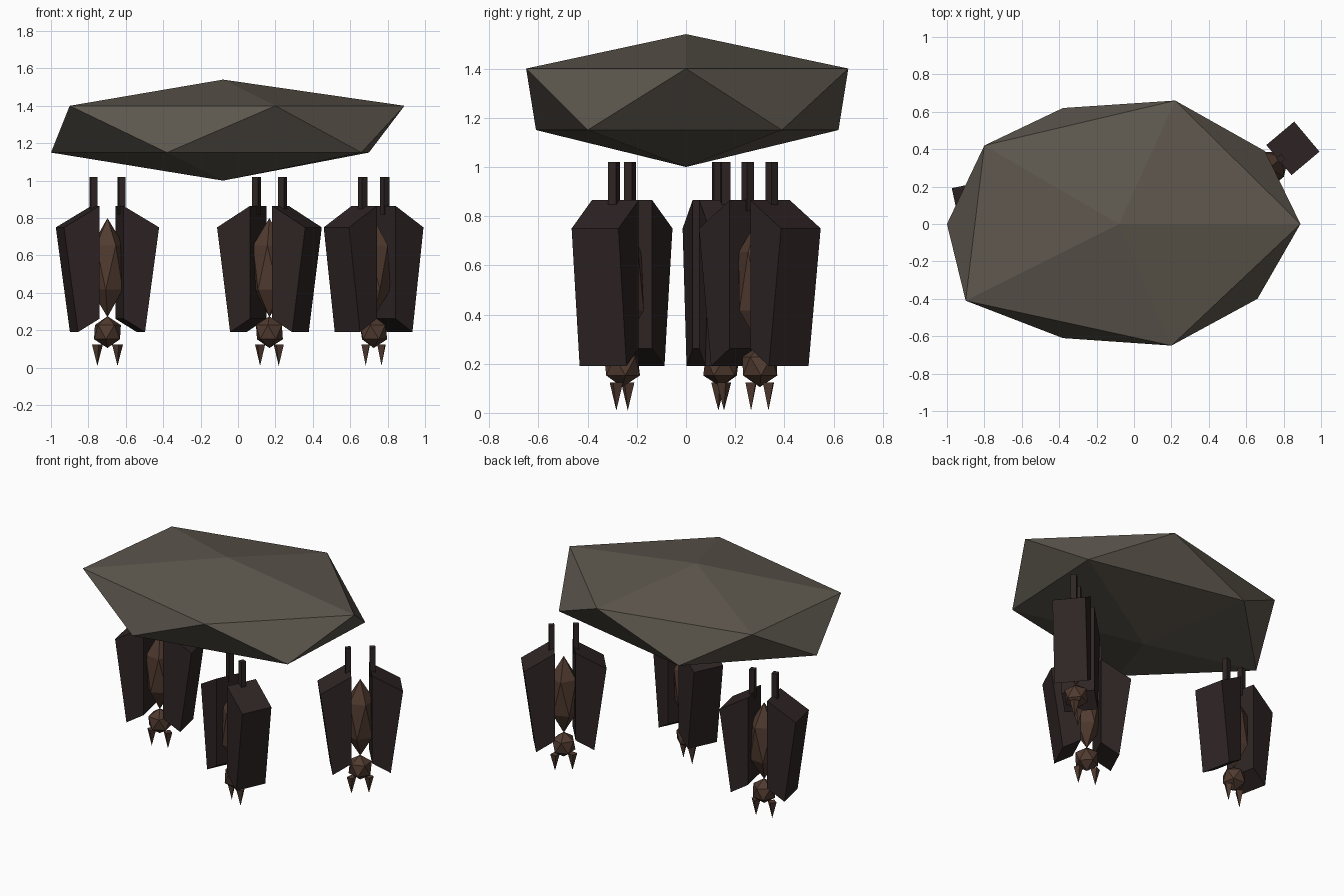
import bpy, bmesh, math
from mathutils import Matrix, Vector

cube = bpy.data.objects.get("Cube")
if cube:
    bpy.data.objects.remove(cube, do_unlink=True)


def material(name, rgb):
    mat = bpy.data.materials.new(name)
    mat.use_nodes = True
    mat.diffuse_color = (*rgb, 1)
    mat.node_tree.nodes["Principled BSDF"].inputs["Base Color"].default_value = (*rgb, 1)
    return mat


STONE = material("grey brown stone", (0.11, 0.095, 0.075))
WING = material("dark wing skin", (0.028, 0.018, 0.018))
FUR = material("brown fur", (0.08, 0.043, 0.029))


def finish(name, bm, mat, place=None):
    """Turn a bmesh into a flat shaded object, optionally moved into place."""
    if place:
        bm.transform(place)
    bmesh.ops.recalc_face_normals(bm, faces=bm.faces)
    mesh = bpy.data.meshes.new(name)
    bm.to_mesh(mesh)
    bm.free()
    mesh.materials.append(mat)
    obj = bpy.data.objects.new(name, mesh)
    bpy.context.collection.objects.link(obj)
    return obj


def ico(name, centre, size, mat, place):
    bm = bmesh.new()
    bmesh.ops.create_icosphere(bm, subdivisions=1, radius=1)
    bm.transform(Matrix.Translation(centre) @ Matrix.Diagonal((*size, 1)))
    finish(name, bm, mat, place)


def wing(name, side, place):
    """Folded wing: a four point outline extruded front to back."""
    outline = [(0.065, 0.865), (0.26, 0.75), (0.183, 0.19), (0.065, 0.262)]
    depth = 0.105
    bm = bmesh.new()
    face = bm.faces.new([bm.verts.new((side * x, -depth, z)) for x, z in outline])
    ext = bmesh.ops.extrude_face_region(bm, geom=[face], use_keep_orig=True)
    moved = [v for v in ext["geom"] if isinstance(v, bmesh.types.BMVert)]
    bmesh.ops.translate(bm, verts=moved, vec=(0, 2 * depth, 0))
    finish(name, bm, WING, place)


def foot(name, side, place):
    bm = bmesh.new()
    bmesh.ops.create_cube(bm, size=1)
    bm.transform(Matrix.Translation((side * 0.077, 0, 0.92)) @ Matrix.Diagonal((0.036, 0.036, 0.2, 1)))
    finish(name, bm, WING, place)


def ear(name, side, place):
    bm = bmesh.new()
    bmesh.ops.create_cone(bm, cap_ends=True, segments=4, radius1=0, radius2=0.03, depth=0.115)
    bm.transform(Matrix.Translation((side * 0.055, 0, 0.067)))
    finish(name, bm, FUR, place)


def bat(label, x, y, turn):
    """One bat hanging upside down."""
    place = Matrix.Translation((x, y, 0)) @ Matrix.Rotation(math.radians(turn), 4, "Z")
    ico(label + "_body", (0, 0, 0.535), (0.1, 0.1, 0.265), FUR, place)
    ico(label + "_head", (0, 0, 0.19), (0.082, 0.082, 0.085), FUR, place)
    for word, side in (("left", 1), ("right", -1)):
        wing(f"{label}_{word}_wing", side, place)
        foot(f"{label}_{word}_foot", side, place)
        ear(f"{label}_{word}_ear", side, place)


# Rock slab: two staggered five point rings between a top and a bottom point
upper = [(0.89, 0), (0.22, 0.66), (-0.8, 0.42), (-0.9, -0.41), (0.2, -0.65)]
lower = [(0.7, 0.39), (-0.38, 0.62), (-1, 0), (-0.38, -0.61), (0.66, -0.4)]
rock = bmesh.new()
top = rock.verts.new((-0.08, 0, 1.54))
bottom = rock.verts.new((-0.08, 0, 1.0))
high = [rock.verts.new((x, y, 1.4)) for x, y in upper]
low = [rock.verts.new((x, y, 1.15)) for x, y in lower]
for i in range(5):
    j = (i + 1) % 5
    rock.faces.new((top, high[i], high[j]))
    rock.faces.new((high[i], low[i], high[j]))
    rock.faces.new((low[i], low[j], high[j]))
    rock.faces.new((bottom, low[j], low[i]))
finish("rock_slab", rock, STONE)

# Three bats below the rock
bat("first_bat", -0.698, 0.143, 12)
bat("second_bat", 0.168, -0.26, -25)
bat("third_bat", 0.725, 0.3, 40)
